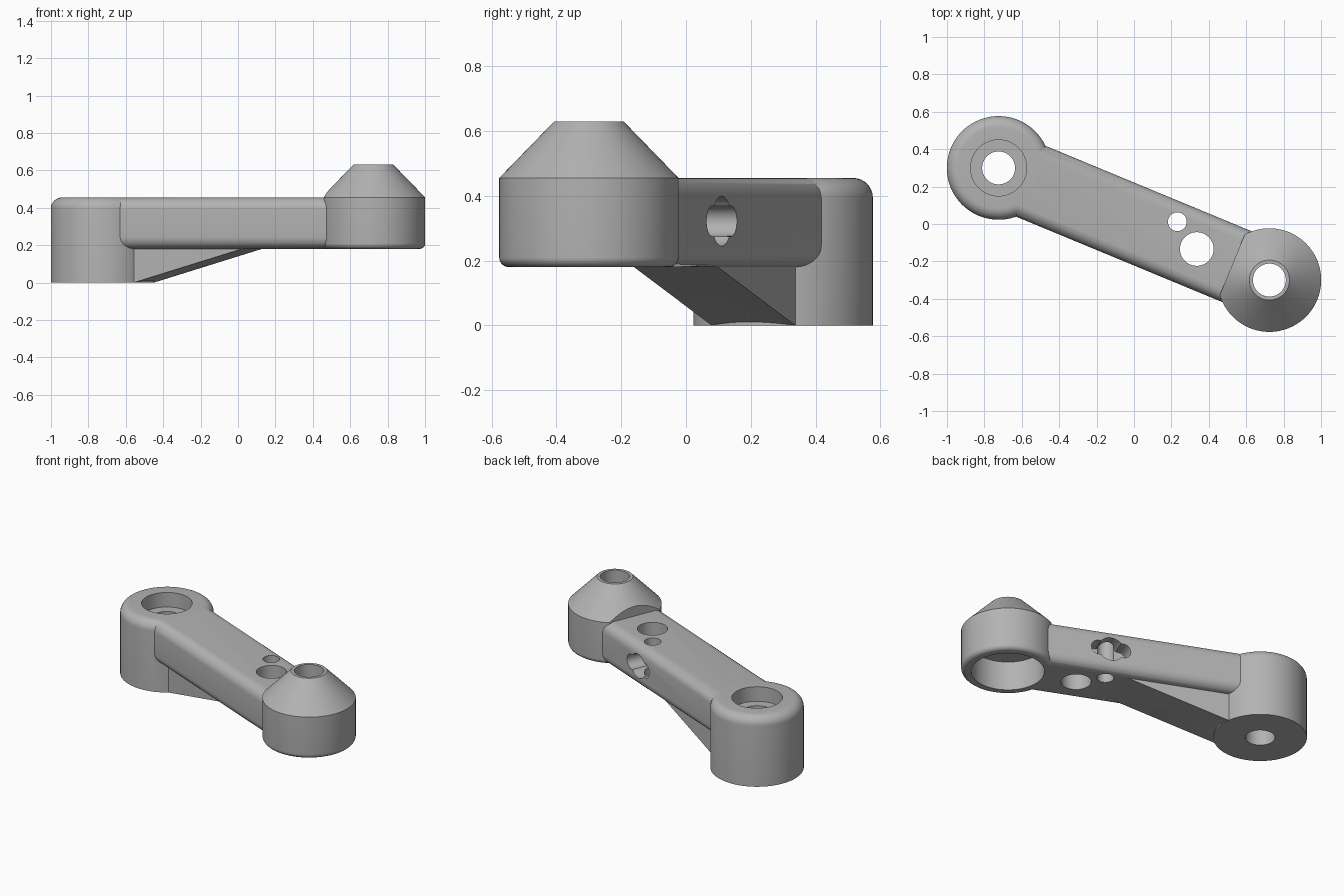
import bpy, bmesh, math
from mathutils import Matrix

cube = bpy.data.objects.get("Cube")
if cube:
    bpy.data.objects.remove(cube, do_unlink=True)

LENGTH = 1.567            # distance between the two boss centres
R = 0.277                 # outer boss radius
BOTTOM, TOP = 0.18, 0.455  # arm height range
HALF_W, FILLET = 0.205, 0.065

mat = bpy.data.materials.new("plain_grey")
mat.use_nodes = True
grey = (0.45, 0.45, 0.45, 1)
mat.diffuse_color = grey
mat.node_tree.nodes["Principled BSDF"].inputs["Base Color"].default_value = grey


def make(name, bm):
    bmesh.ops.recalc_face_normals(bm, faces=bm.faces)
    mesh = bpy.data.meshes.new(name)
    bm.to_mesh(mesh)
    bm.free()
    mesh.materials.append(mat)
    ob = bpy.data.objects.new(name, mesh)
    bpy.context.collection.objects.link(ob)
    return ob


def lathe(name, profile, x, segs=80):
    """Closed solid turned from (radius, z) points."""
    bm = bmesh.new()
    rings = []
    for r, z in profile:
        rings.append([bm.verts.new((x + r * math.cos(i * math.tau / segs),
                                    r * math.sin(i * math.tau / segs), z)) for i in range(segs)])
    for a, b in zip(rings, rings[1:]):
        for i in range(segs):
            j = (i + 1) % segs
            bm.faces.new((a[i], a[j], b[j], b[i]))
    bm.faces.new(rings[0][::-1])
    bm.faces.new(rings[-1])
    return make(name, bm)


def box(name, x0, x1, y0, y1, z0, z1, bevel=0):
    bm = bmesh.new()
    size = Matrix.Diagonal((x1 - x0, y1 - y0, z1 - z0, 1))
    centre = Matrix.Translation(((x0 + x1) / 2, (y0 + y1) / 2, (z0 + z1) / 2))
    bmesh.ops.create_cube(bm, size=1, matrix=centre @ size)
    if bevel:
        long_edges = [e for e in bm.edges if abs(e.verts[0].co.x - e.verts[1].co.x) > 0.1]
        bmesh.ops.bevel(bm, geom=long_edges, offset=bevel, segments=8, profile=0.5, affect='EDGES')
    return make(name, bm)


def rod(name, x, y, z, r, depth, along_y=False):
    bm = bmesh.new()
    turn = Matrix.Rotation(math.pi / 2, 4, 'X') if along_y else Matrix()
    bmesh.ops.create_cone(bm, cap_ends=True, segments=48, radius1=r, radius2=r, depth=depth,
                          matrix=Matrix.Translation((x, y, z)) @ turn)
    return make(name, bm)


def combine(target, tool, operation):
    mod = target.modifiers.new("join", 'BOOLEAN')
    mod.operation, mod.solver, mod.object = operation, 'EXACT', tool
    bpy.context.view_layer.objects.active = target
    bpy.ops.object.modifier_apply(modifier=mod.name)
    bpy.data.objects.remove(tool, do_unlink=True)


def arc(cr, cz, r, start, steps=8):
    """Quarter-round profile points."""
    return [(cr + r * math.cos(start + i * math.pi / 2 / steps),
             cz + r * math.sin(start + i * math.pi / 2 / steps)) for i in range(steps + 1)]


# Tall boss with rounded top
crank = lathe("crank_arm", [(R, 0)] + arc(R - 0.06, TOP - 0.06, 0.06, 0), 0)

# Conical boss, trimmed flat where the arm meets it
cone = lathe("cone_boss", arc(R - 0.03, BOTTOM + 0.03, 0.03, -math.pi / 2)
             + [(R, TOP), (0.107, 0.63)], LENGTH)
combine(cone, box("trim", 1, 1.352, -0.5, 0.5, 0, 1), 'DIFFERENCE')

# Arm with rounded long edges
arm = box("arm", 0, 1.45, -HALF_W, HALF_W, BOTTOM, TOP, FILLET)

# Wedge rib under the arm
bm = bmesh.new()
side = [bm.verts.new((x, -0.14, z)) for x, z in ((0, 0), (0.24, 0), (0.865, BOTTOM), (0.865, 0.3), (0, 0.3))]
face = bm.faces.new(side)
ext = bmesh.ops.extrude_face_region(bm, geom=[face])
bmesh.ops.translate(bm, vec=(0, 0.28, 0), verts=[v for v in ext["geom"] if isinstance(v, bmesh.types.BMVert)])
rib = make("rib", bm)

for part in (arm, rib, cone):
    combine(crank, part, 'UNION')

# Bores, arm holes and the slotted side pocket
pocket_x, pocket_z, pocket_y = 0.99, 0.322, 0.2
cutters = [
    rod("through_bore", 0, 0, 0.25, 0.088, 1),
    lathe("counterbore", [(0.15, TOP - 0.095), (0.15, 0.6)], 0),
    rod("cone_bore", LENGTH, 0, 0.4, 0.088, 1),
    lathe("lower_bore", [(0.217, 0.1), (0.217, 0.37)], LENGTH),
    rod("small_hole", 0.993, 0.1, 0.3, 0.05, 1),
    rod("large_hole", 1.145, 0.005, 0.3, 0.09, 1),
    rod("pocket", pocket_x, pocket_y, pocket_z, 0.077, 0.2, True),
    box("pocket_slot", pocket_x - 0.075, pocket_x + 0.075, pocket_y - 0.1, pocket_y + 0.1,
        pocket_z - 0.047, pocket_z + 0.047),
]
cutters += [rod("pocket_end", pocket_x + s * 0.075, pocket_y, pocket_z, 0.047, 0.2, True) for s in (-1, 1)]
for c in cutters:
    combine(crank, c, 'DIFFERENCE')

# Swing into the diagonal pose and shade
turn = Matrix.Rotation(math.radians(-22.5), 4, 'Z')
crank.data.transform(turn @ Matrix.Translation((-LENGTH / 2, 0, 0)))
bpy.ops.object.select_all(action='DESELECT')
crank.select_set(True)
bpy.context.view_layer.objects.active = crank
bpy.ops.object.shade_smooth_by_angle(angle=math.radians(30))
